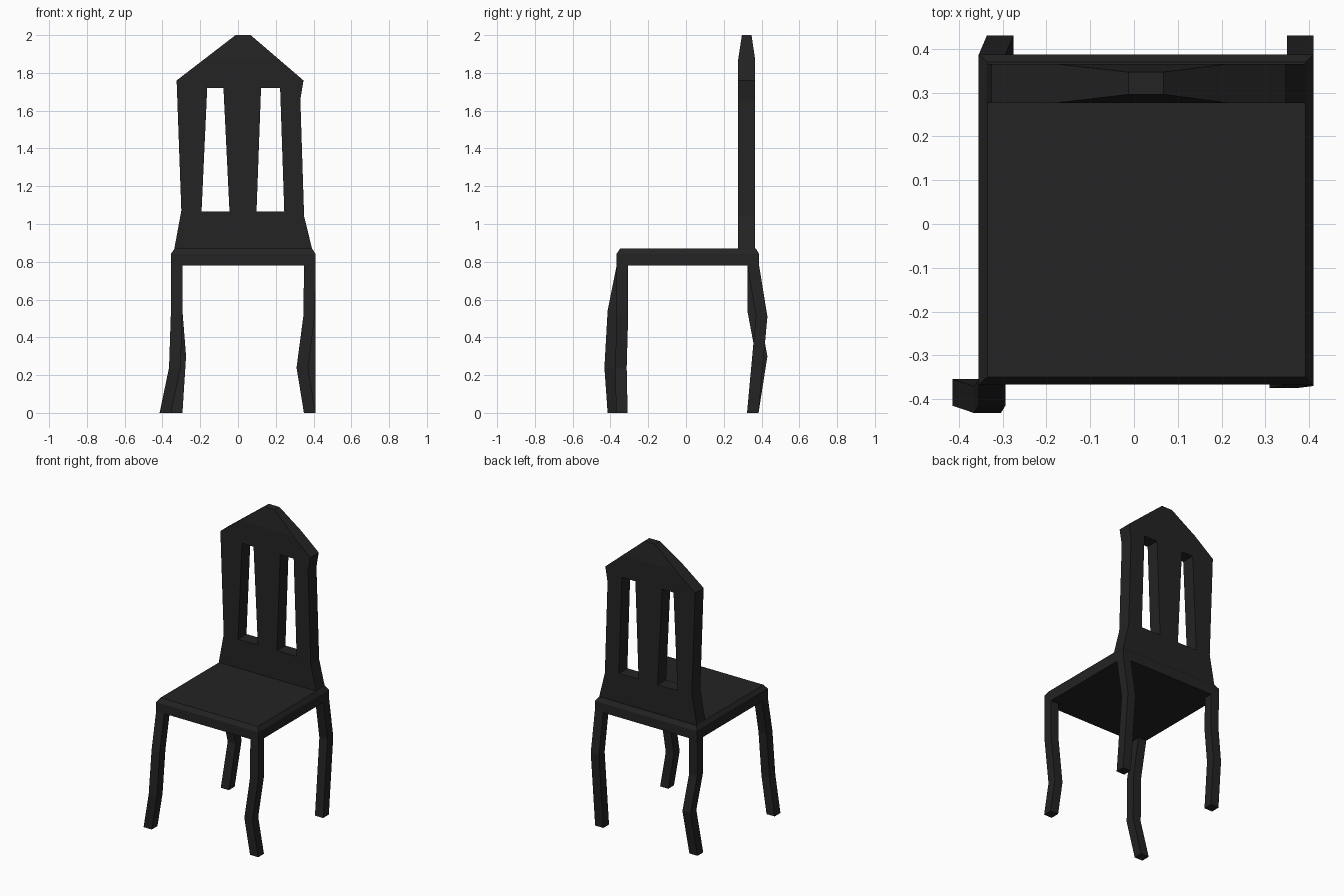
import bpy, bmesh

if "Cube" in bpy.data.objects:
    bpy.data.objects.remove(bpy.data.objects["Cube"])

black = bpy.data.materials.new("black paint")
black.diffuse_color = (0.017, 0.017, 0.017, 1)
black.use_nodes = True
black.node_tree.nodes["Principled BSDF"].inputs["Base Color"].default_value = black.diffuse_color


def finish(bm, name):
    bmesh.ops.recalc_face_normals(bm, faces=bm.faces)
    mesh = bpy.data.meshes.new(name)
    bm.to_mesh(mesh)
    bm.free()
    mesh.materials.append(black)
    obj = bpy.data.objects.new(name, mesh)
    bpy.context.collection.objects.link(obj)


def loft(name, sections, cap_last=True):
    """Join rectangular sections (x0, x1, y0, y1, z), capping the first and maybe the last."""
    bm = bmesh.new()
    rings = [[bm.verts.new(p) for p in ((x0, y0, z), (x1, y0, z), (x1, y1, z), (x0, y1, z))]
             for x0, x1, y0, y1, z in sections]
    for a, b in zip(rings, rings[1:]):
        for i in range(4):
            j = (i + 1) % 4
            bm.faces.new((a[i], a[j], b[j], b[i]))
    bm.faces.new(rings[0])
    if cap_last:
        bm.faces.new(rings[-1])
    finish(bm, name)


# Seat slab with a chamfered upper rim
loft("seat", [(-0.355, 0.41, -0.367, 0.387, 0.78),
              (-0.355, 0.41, -0.367, 0.387, 0.842),
              (-0.335, 0.392, -0.349, 0.37, 0.87)])

# Crooked legs: low corner (x, y) and height of each section, foot to seat
T = 0.061
legs = {
    "front_left_leg": [(-0.415, -0.415, 0), (-0.365, -0.432, 0.24), (-0.355, -0.415, 0.54), (-0.355, -0.367, 0.78)],
    "front_right_leg": [(0.349, -0.37, 0), (0.31, -0.375, 0.24), (0.347, -0.367, 0.52), (0.349, -0.367, 0.78)],
    "back_left_leg": [(-0.355, 0.323, 0), (-0.336, 0.37, 0.3), (-0.355, 0.325, 0.54), (-0.355, 0.326, 0.78)],
    "back_right_leg": [(0.349, 0.323, 0), (0.349, 0.37, 0.51), (0.349, 0.326, 0.78)],
}
for name, path in legs.items():
    loft(name, [(x, x + T, y, y + T, z) for x, y, z in path], cap_last=False)

# Backrest: outline with two slots, extruded, with a thinner peak
outline = [(-0.337, 0.87), (-0.3, 1.07), (-0.325, 1.76), (-0.013, 2.0), (0.067, 2.0),
           (0.347, 1.76), (0.33, 1.66), (0.35, 1.04), (0.392, 0.87)]
slots = [[(-0.193, 1.065), (-0.045, 1.065), (-0.077, 1.72), (-0.163, 1.72)],
         [(0.098, 1.065), (0.245, 1.065), (0.223, 1.72), (0.122, 1.72)]]
Y0, Y1 = 0.276, 0.366
bm = bmesh.new()
for loop in [outline] + slots:
    vs = [bm.verts.new((x, Y0, z)) for x, z in loop]
    for a, b in zip(vs, vs[1:] + vs[:1]):
        bm.edges.new((a, b))
bmesh.ops.triangle_fill(bm, edges=bm.edges[:], use_beauty=True, normal=(0, -1, 0))
bmesh.ops.bisect_plane(bm, geom=bm.verts[:] + bm.edges[:] + bm.faces[:],
                       plane_co=(0, 0, 1.87), plane_no=(0, 0, 1))
ext = bmesh.ops.extrude_face_region(bm, geom=bm.faces[:], use_keep_orig=True)
for v in ext["geom"]:
    if isinstance(v, bmesh.types.BMVert):
        v.co.y = Y1
for v in bm.verts:
    if v.co.z > 1.99:
        v.co.y = 0.296 if v.co.y < 0.32 else 0.347
finish(bm, "backrest")
